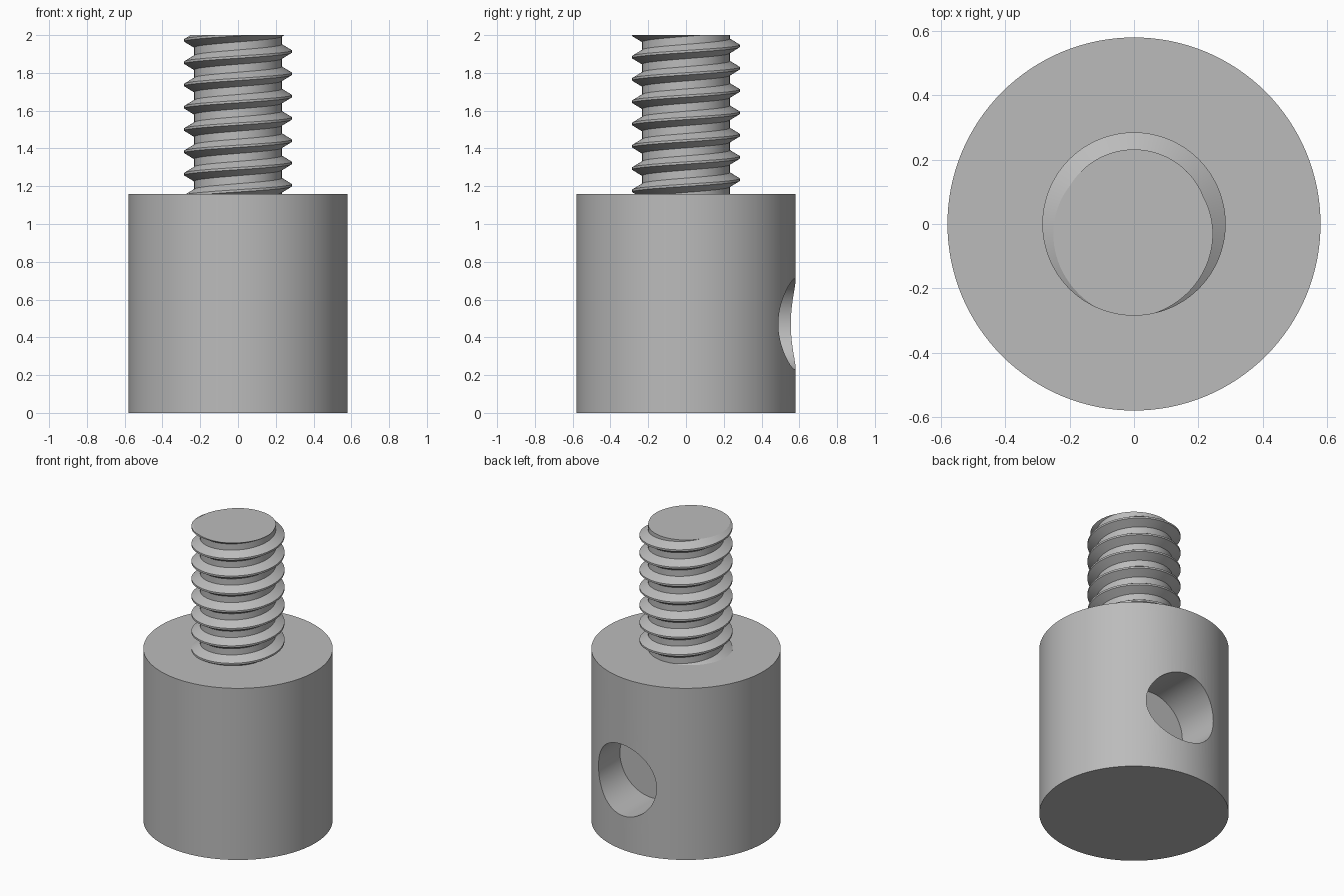
import bpy, bmesh
from math import pi, cos, sin, radians

cube = bpy.data.objects.get("Cube")
if cube:
    bpy.data.objects.remove(cube, do_unlink=True)

GREY = (0.5, 0.5, 0.5, 1.0)
metal = bpy.data.materials.new("plain_grey")
metal.use_nodes = True
metal.diffuse_color = GREY
metal.node_tree.nodes["Principled BSDF"].inputs["Base Color"].default_value = GREY

BODY_R, BODY_H, TOP = 0.58, 1.16, 2.0


def select_only(obj):
    bpy.ops.object.select_all(action='DESELECT')
    obj.select_set(True)
    bpy.context.view_layer.objects.active = obj


def cylinder(name, radius, depth, location, rotation=(0, 0, 0), sides=128):
    bpy.ops.mesh.primitive_cylinder_add(vertices=sides, radius=radius, depth=depth,
                                        location=location, rotation=rotation)
    obj = bpy.context.object
    obj.name = name
    obj.data.materials.append(metal)
    return obj


def smooth(obj):
    select_only(obj)
    bpy.ops.object.shade_smooth_by_angle(angle=radians(30))


# Round body with a blind hole drilled into the back, slightly off centre
body = cylinder("body", BODY_R, BODY_H, (0, 0, BODY_H / 2))
HOLE_FLOOR, HOLE_LENGTH = 0.26, 0.6
cutter = cylinder("hole_cutter", 0.24, HOLE_LENGTH,
                  (0.072, HOLE_FLOOR + HOLE_LENGTH / 2, 0.47), (pi / 2, 0, 0), 96)
cutter.hide_render = True
select_only(body)
drill = body.modifiers.new("drill", 'BOOLEAN')
drill.operation = 'DIFFERENCE'
drill.solver = 'EXACT'
drill.object = cutter
bpy.ops.object.modifier_apply(modifier=drill.name)
bpy.data.objects.remove(cutter, do_unlink=True)
smooth(body)

# Threaded stud: one tooth profile swept along a right-handed helix
PITCH, ROOT, CREST, STEPS = 0.118, 0.232, 0.285, 96
START = radians(265)                      # angle where the crest meets the top face
tooth = [(-0.038, ROOT), (-0.006, CREST), (0.006, CREST), (0.038, ROOT)]

bm = bmesh.new()
rows = []
for turn in range(-9, 3):
    for dz, radius in tooth:
        row = []
        for s in range(STEPS + 1):
            a = 2 * pi * s / STEPS
            z = TOP + dz + PITCH * (turn + (a - START) / (2 * pi))
            row.append(bm.verts.new((radius * cos(a), radius * sin(a), z)))
        rows.append(row)
for low, high in zip(rows, rows[1:]):
    for s in range(STEPS):
        bm.faces.new((low[s], low[s + 1], high[s + 1], high[s]))
bmesh.ops.remove_doubles(bm, verts=bm.verts[:], dist=0.0005)

# Trim flat at the body and at the tip, then close the tip
for height, direction in ((BODY_H, -1), (TOP, 1)):
    cut = bmesh.ops.bisect_plane(bm, geom=bm.verts[:] + bm.edges[:] + bm.faces[:],
                                 plane_co=(0, 0, height), plane_no=(0, 0, direction),
                                 clear_outer=True)
rim = [e for e in bm.edges if e.is_boundary and all(v.co.z > TOP - 0.001 for v in e.verts)]
bmesh.ops.contextual_create(bm, geom=rim)
bmesh.ops.recalc_face_normals(bm, faces=bm.faces[:])
mesh = bpy.data.meshes.new("threaded_stud")
bm.to_mesh(mesh)
bm.free()
mesh.materials.append(metal)
stud = bpy.data.objects.new("threaded_stud", mesh)
bpy.context.collection.objects.link(stud)
smooth(stud)
